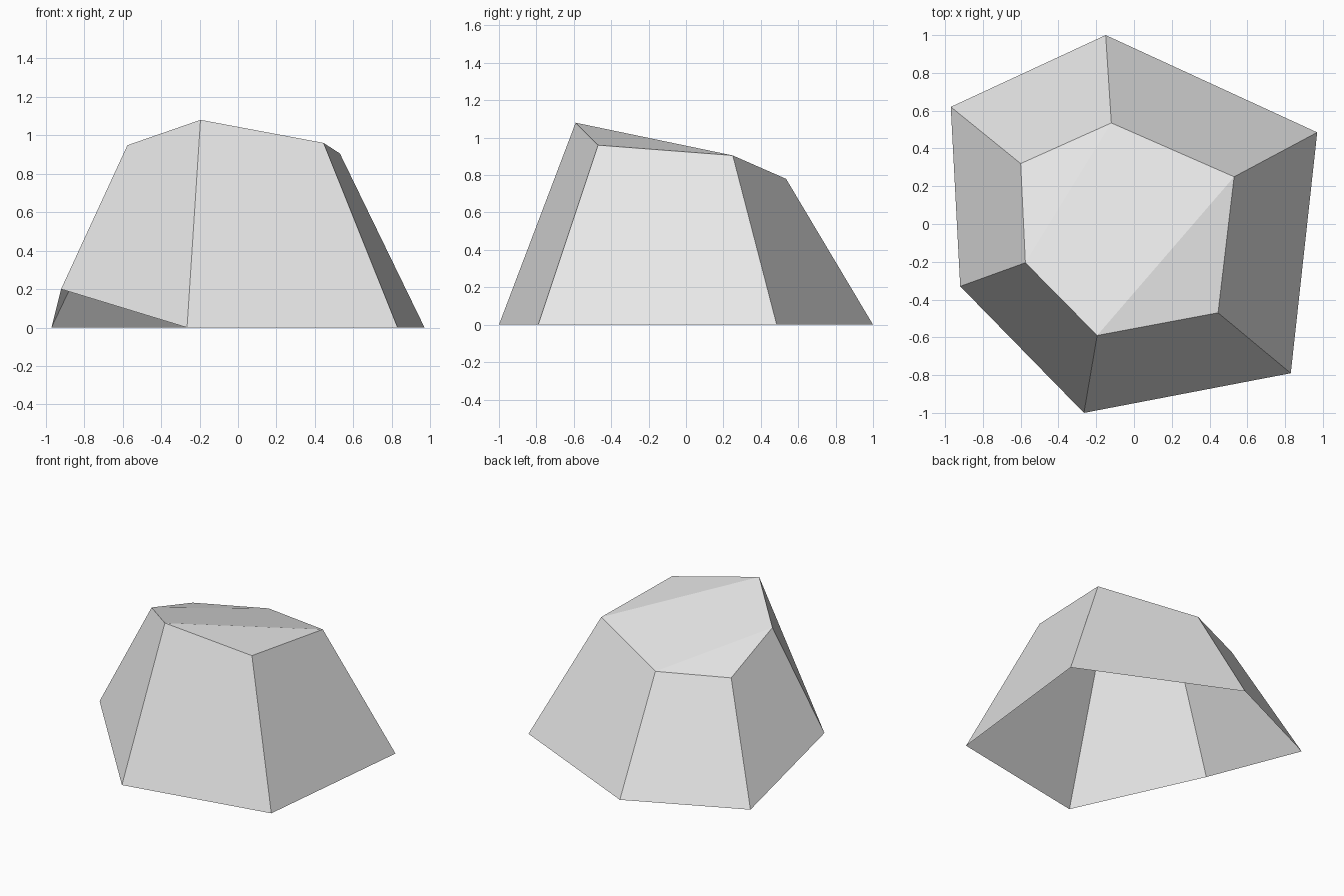
import bpy
import bmesh

cube = bpy.data.objects.get("Cube")
if cube:
    bpy.data.objects.remove(cube, do_unlink=True)

# One flat grey stone colour
stone = bpy.data.materials.new("stone_grey")
stone.use_nodes = True
colour = (0.8, 0.8, 0.8, 1.0)
stone.diffuse_color = colour
stone.node_tree.nodes["Principled BSDF"].inputs["Base Color"].default_value = colour

# Six corners of the rim on the ground and of the crown, counter-clockwise
rim = [(-0.15, 1.0, 0), (-0.97, 0.62, 0), (-0.92, -0.33, 0.2),
       (-0.265, -1.0, 0), (0.83, -0.79, 0), (0.97, 0.485, 0)]
crown = [(-0.12, 0.535, 0.78), (-0.6, 0.32, 0.777), (-0.575, -0.205, 0.948),
         (-0.195, -0.59, 1.08), (0.445, -0.47, 0.96), (0.53, 0.25, 0.905)]

bm = bmesh.new()
low = [bm.verts.new(p) for p in rim]
top = [bm.verts.new(p) for p in crown]

# Sloping walls, open underneath
for i in range(len(low)):
    j = (i + 1) % len(low)
    bm.faces.new((low[i], low[j], top[j], top[i]))

# Crown: sloping middle panel with a corner facet on either side
back, back_right, right, front, front_left, left = top
bm.faces.new((back, back_right, right))
bm.faces.new((back, right, front, left))
bm.faces.new((front, front_left, left))

mesh = bpy.data.meshes.new("rock_shell")
bm.to_mesh(mesh)
bm.free()
mesh.materials.append(stone)
rock = bpy.data.objects.new("rock_shell", mesh)
bpy.context.collection.objects.link(rock)
